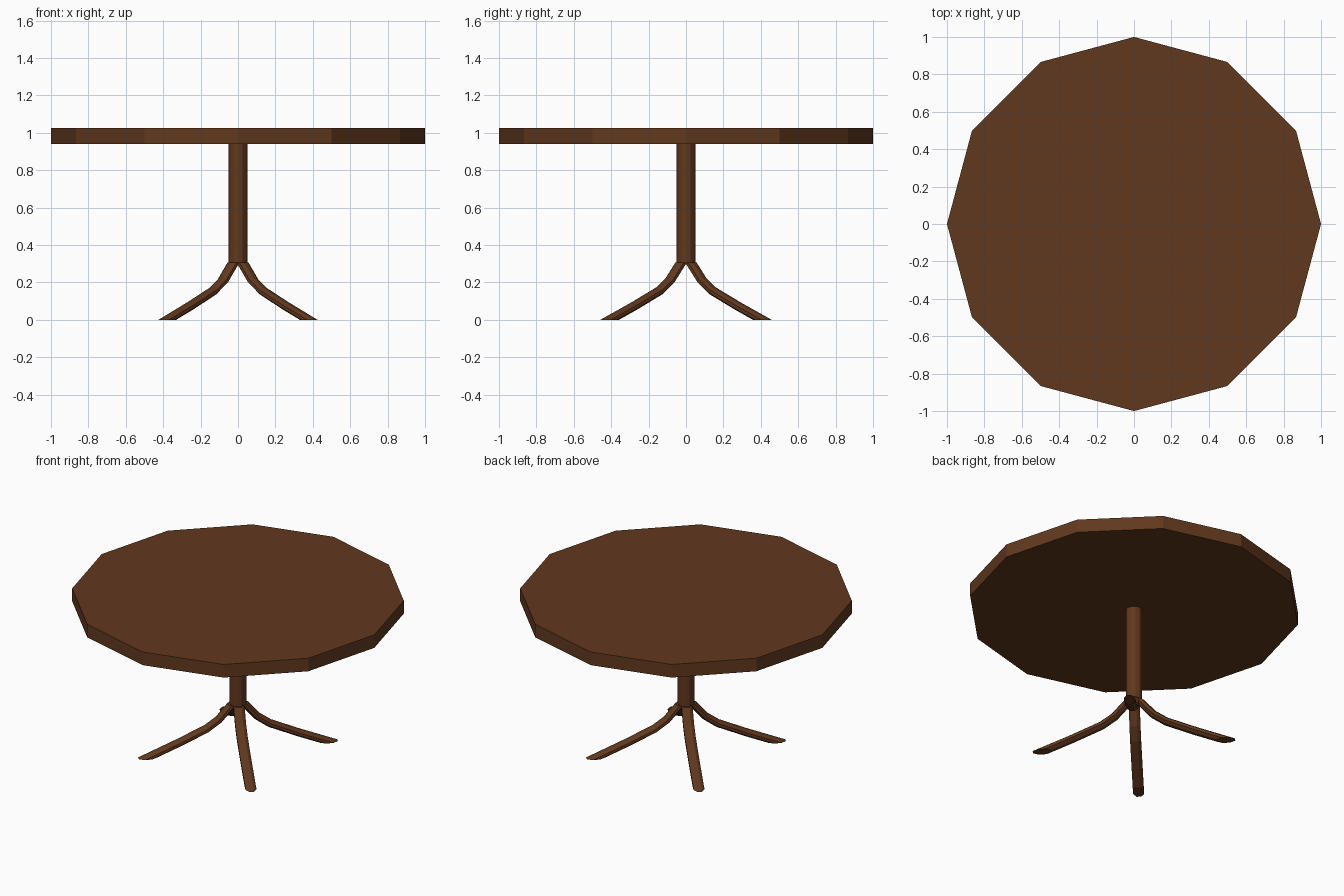
import bpy, bmesh, math
from mathutils import Vector

if "Cube" in bpy.data.objects:
    bpy.data.objects.remove(bpy.data.objects["Cube"])

wood = bpy.data.materials.new("dark_wood")
wood.diffuse_color = (0.12, 0.04, 0.013, 1)
wood.use_nodes = True
wood.node_tree.nodes["Principled BSDF"].inputs["Base Color"].default_value = wood.diffuse_color


def prism(name, radius, z0, z1, sides=12):
    bpy.ops.mesh.primitive_cylinder_add(vertices=sides, radius=radius, depth=z1 - z0,
                                        location=(0, 0, (z0 + z1) / 2))
    ob = bpy.context.object
    ob.name = name
    ob.data.materials.append(wood)


# Leg centre line as (distance from axis, height)
PATH = [(0.036, 0.306), (0.118, 0.21), (0.195, 0.155), (0.375, 0.075), (0.557, 0.0)]
HALF_WIDTH, HALF_THICK, SIDES = 0.033, 0.021, 8


def leg(name, angle):
    out = Vector((math.cos(angle), math.sin(angle), 0))
    side = Vector((-out.y, out.x, 0))
    up = Vector((0, 0, 1))
    pts = [out * r + up * z for r, z in PATH]
    bm = bmesh.new()
    rings = []
    for i, p in enumerate(pts):
        d = (pts[min(i + 1, len(pts) - 1)] - pts[max(i - 1, 0)]).normalized()
        if i in (0, len(pts) - 1):          # ends are cut level
            normal = out * (HALF_THICK / abs(d.z))
        else:
            normal = side.cross(d).normalized() * -HALF_THICK
            if normal.dot(out) < 0:
                normal = -normal
        ring = []
        for k in range(SIDES):
            a = 2 * math.pi * (k + 0.5) / SIDES
            s = 1 / math.cos(math.pi / SIDES)   # flats reach the full half size
            ring.append(bm.verts.new(p + side * HALF_WIDTH * s * math.cos(a)
                                     + normal * s * math.sin(a)))
        rings.append(ring)
    for a, b in zip(rings, rings[1:]):
        for k in range(SIDES):
            j = (k + 1) % SIDES
            bm.faces.new((a[k], a[j], b[j], b[k]))
    bm.faces.new(rings[0])
    bm.faces.new(rings[-1])
    bmesh.ops.recalc_face_normals(bm, faces=bm.faces)
    me = bpy.data.meshes.new(name)
    bm.to_mesh(me)
    bm.free()
    me.materials.append(wood)
    bpy.context.collection.objects.link(bpy.data.objects.new(name, me))


# Twelve-sided top and central post
prism("table_top", 1.0, 0.94, 1.027)
prism("post", 0.05, 0.302, 0.945)

# Four splayed legs, mirrored about both axes
splay = math.radians(47.2)
for name, a in (("back_right_leg", splay), ("back_left_leg", math.pi - splay),
                ("front_left_leg", math.pi + splay), ("front_right_leg", -splay)):
    leg(name, a)
